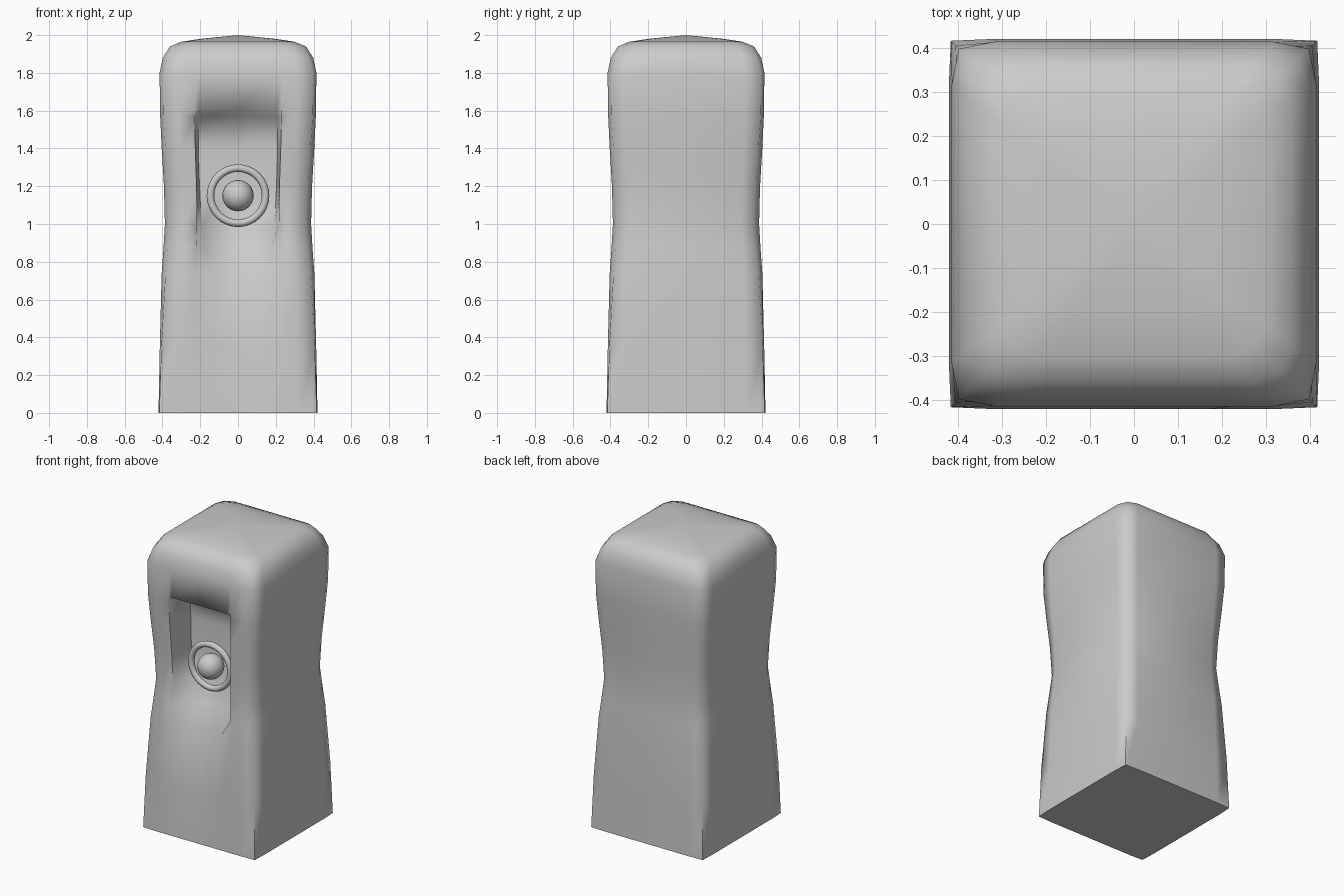
import bpy, bmesh
from math import radians

if "Cube" in bpy.data.objects:
    bpy.data.objects.remove(bpy.data.objects["Cube"])

R = 0.76   # start of the corner rounding, relative to half width


def section(k, inner):
    """Rounded square: k = corner sharpness, inner = half width of niche floor."""
    pts = [(x, -1) for x in (-R, -0.56, -inner, 0, inner, 0.56, R)]
    pts += [(k, -k), (1, -R), (1, 0), (1, R), (k, k), (R, 1), (0, 1), (-R, 1),
            (-k, k), (-1, R), (-1, 0), (-1, -R), (-k, -k)]
    return pts


# height, half width, niche depth, corner sharpness, niche floor half width
levels = [(0.0, 0.421, 0.0, 0.99, 0.4), (0.35, 0.414, 0.01, 0.98, 0.32),
          (0.74, 0.404, 0.05, 0.95, 0.3), (0.88, 0.394, 0.11, 0.94, 0.45),
          (1.0, 0.387, 0.16, 0.93, 0.5), (1.2, 0.392, 0.185, 0.94, 0.52),
          (1.4, 0.404, 0.2, 0.95, 0.52), (1.57, 0.412, 0.2, 0.96, 0.51),
          (1.605, 0.413, 0.0, 0.96, 0.5), (1.8, 0.415, 0.0, 0.96, 0.5),
          (1.88, 0.398, 0.0, 0.94, 0.5), (1.94, 0.36, 0.0, 0.93, 0.5),
          (1.965, 0.30, 0.0, 0.93, 0.5), (1.98, 0.2, 0.0, 0.93, 0.5)]
niche_cols = (2, 3, 4)

# --- stone pillar: stacked sections, front columns pushed in for the niche
bm = bmesh.new()
rings = []
for z, h, depth, k, inner in levels:
    rings.append([bm.verts.new((x * h, y * h + (depth if i in niche_cols else 0), z))
                  for i, (x, y) in enumerate(section(k, inner))])
n = len(rings[0])
for a, b in zip(rings, rings[1:]):
    for i in range(n):
        j = (i + 1) % n
        bm.faces.new((a[i], a[j], b[j], b[i]))
bm.faces.new(rings[0][::-1])
crown = bm.verts.new((0, 0, 2.0))
for i in range(n):
    bm.faces.new((rings[-1][i], rings[-1][(i + 1) % n], crown))
bmesh.ops.recalc_face_normals(bm, faces=bm.faces[:])
mesh = bpy.data.meshes.new("stone_pillar")
bm.to_mesh(mesh)
bm.free()
pillar = bpy.data.objects.new("stone_pillar", mesh)
bpy.context.collection.objects.link(pillar)


def smooth(obj, angle):
    bpy.ops.object.select_all(action='DESELECT')
    obj.select_set(True)
    bpy.context.view_layer.objects.active = obj
    bpy.ops.object.shade_smooth_by_angle(angle=radians(angle))


smooth(pillar, 80)

# --- ring standing in the niche
bpy.ops.mesh.primitive_torus_add(major_radius=0.146, minor_radius=0.02, major_segments=32,
                                 minor_segments=10, location=(0, -0.29, 1.15),
                                 rotation=(radians(90), 0, 0))
ring_obj = bpy.context.object
ring_obj.name = "niche_ring"
smooth(ring_obj, 60)

# --- ball inside the ring
bpy.ops.mesh.primitive_uv_sphere_add(segments=20, ring_count=12, radius=0.083,
                                     location=(0, -0.29, 1.15))
ball = bpy.context.object
ball.name = "niche_ball"
smooth(ball, 60)
